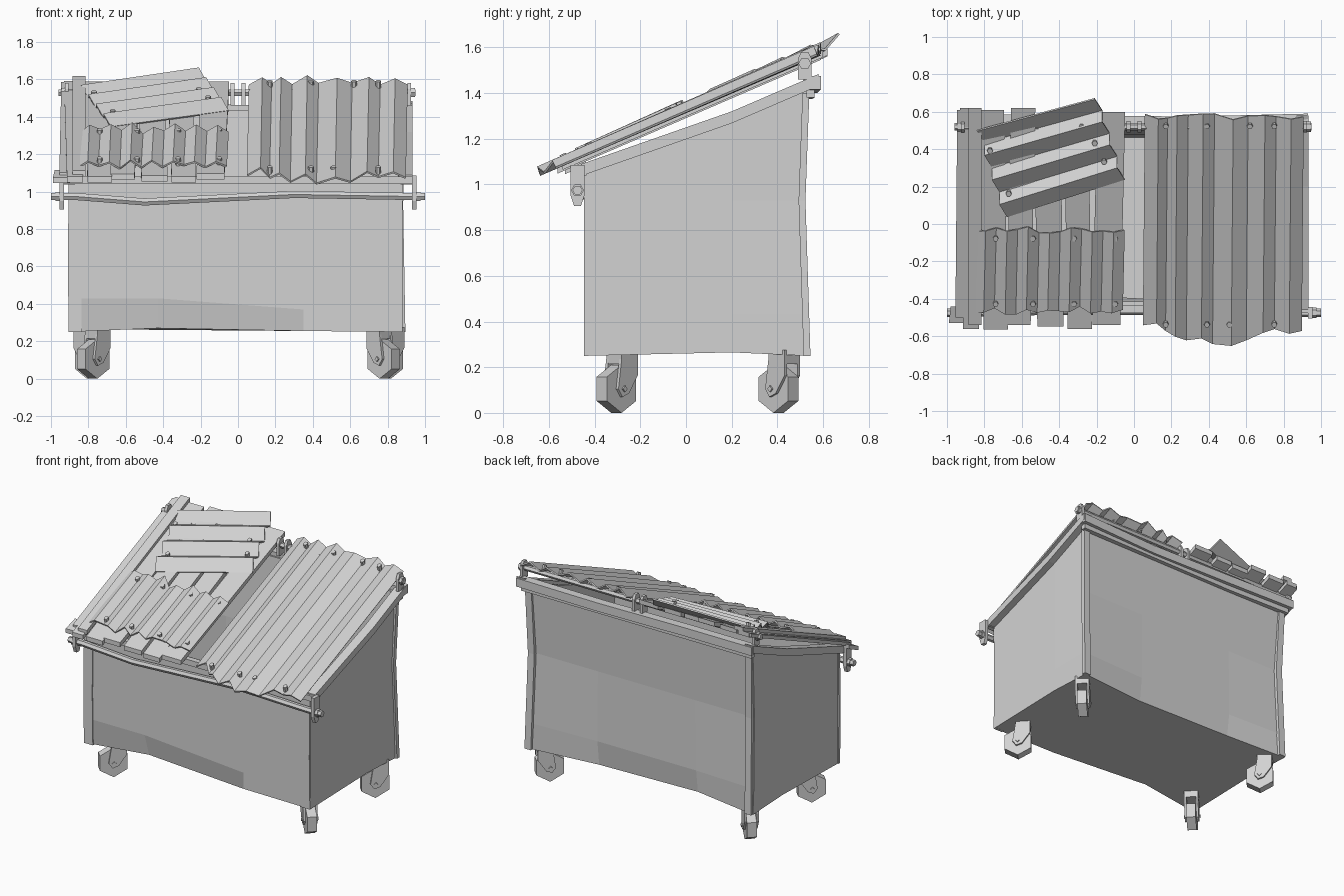
import bpy, bmesh, math, random
from mathutils import Vector

random.seed(4)
cube = bpy.data.objects.get("Cube")
if cube:
    bpy.data.objects.remove(cube, do_unlink=True)

GREY = (0.65, 0.65, 0.65, 1)
grey = bpy.data.materials.new("plain_grey")
grey.use_nodes = True
grey.diffuse_color = GREY
grey.node_tree.nodes["Principled BSDF"].inputs["Base Color"].default_value = GREY


def build(name, rows, closed=True, caps=True, thick=0):
    """Skin a list of equal point rows into one object."""
    bm = bmesh.new()
    grid = [[bm.verts.new(p) for p in row] for row in rows]
    n = len(grid[0])
    for a, b in zip(grid, grid[1:]):
        for i in range(n if closed else n - 1):
            j = (i + 1) % n
            bm.faces.new((a[i], a[j], b[j], b[i]))
    if caps:
        bm.faces.new(grid[0])
        if caps != "bottom":
            bm.faces.new(grid[-1])
    bmesh.ops.recalc_face_normals(bm, faces=bm.faces)
    mesh = bpy.data.meshes.new(name)
    bm.to_mesh(mesh)
    bm.free()
    mesh.materials.append(grey)
    ob = bpy.data.objects.new(name, mesh)
    bpy.context.collection.objects.link(ob)
    if thick:
        mod = ob.modifiers.new("thickness", "SOLIDIFY")
        mod.thickness = thick
        mod.offset = -1 if caps else 0
    return ob


def sweep(name, path, section):
    """Carry one closed section of 3D offsets along a path."""
    return build(name, [[Vector(p) + Vector(s) for s in section] for p in path])


def rect(a, b):
    a, b = Vector(a) / 2, Vector(b) / 2
    return [-a - b, a - b, a + b, -a + b]


def ring(a, b, r, n=6, turn=0):
    a, b = Vector(a), Vector(b)
    return [r * (a * math.cos(t) + b * math.sin(t))
            for t in (turn + math.tau * i / n for i in range(n))]


X, Y, Z = Vector((1, 0, 0)), Vector((0, 1, 0)), Vector((0, 0, 1))


def rim_z(y):
    """Height of the bent upper edge of the bin."""
    return 1.07 + (y + 0.44) * 0.35 if y < 0.2 else 1.294 + (y - 0.2) * 0.43


def lid_point(x, y, h=0):
    return Vector((x, y, 1.345 + 0.432 * y + h))


# Dented open bin
cols = [-0.9, -0.43, 0.35, 0.88]
plan = ([(x, -0.44) for x in cols] + [(0.88, 0.2)]
        + [(x, 0.53) for x in reversed(cols)] + [(-0.9, 0.2)])
rows = []
for level, z in enumerate((0.25, 0.43, 0.93, None)):
    row = []
    for x, y in plan:
        px, py, pz = x, y, rim_z(y) if z is None else z
        middle = -0.8 < x < 0.8
        if level == 0 and middle:
            py += 0.05 if (y < 0 and x < 0) else -0.05 if y > 0.3 else 0
            pz += 0.02 if x < 0 else 0.005
        if level == 0 and y == 0.2:
            pz += 0.015
        if level == 1 and y < 0 and x == 0.35:
            pz -= 0.06
        if level == 1 and y > 0.3:
            py -= 0.03 if middle else 0.01
        if level == 2 and y > 0.3:
            py -= 0.03
            px *= 0.99
        row.append((px, py, pz))
    rows.append(row)
build("bin_body", rows, caps="bottom", thick=0.025)

# Corner posts
for side, label in ((-1, "right"), (1, "left")):
    sx = 0.87 * side if side < 0 else 0.845
    sweep("front_post_" + label, [(sx, -0.436, 0.25), (sx - 0.005, -0.436, 0.62), (sx, -0.436, 1.05)],
          rect(X * 0.07, Y * 0.02))
    sx = 0.87 * side
    sweep("back_post_" + label,
          [(sx, 0.53, 0.25), (sx - 0.012 * side, 0.508, 0.93), (sx, 0.525, 1.4)],
          rect(X * 0.05, Y * 0.03))

# Rim around the opening
for x, label in ((-0.905, "right"), (0.9, "left")):
    sweep("side_rim_" + label,
          [(x, y, rim_z(y)) for y in (-0.46, -0.2, 0.2, 0.58)],
          rect(X * 0.065, Z * 0.052))
sweep("back_rim", [(-0.93, 0.56, 1.445), (-0.4, 0.55, 1.44), (0.3, 0.545, 1.43), (0.93, 0.56, 1.445)],
      rect(Y * 0.06, Z * 0.06))
sweep("back_rim_lip", [(-0.91, 0.545, 1.4), (-0.4, 0.535, 1.395), (0.91, 0.545, 1.4)],
      rect(Y * 0.035, Z * 0.04))
sweep("front_rim", [(-0.93, -0.455, 1.06), (0.93, -0.455, 1.06)], rect(Y * 0.04, Z * 0.04))

# Hinge rods and their brackets
sweep("front_rod", [(-1, -0.475, 0.975), (-0.88, -0.475, 0.975), (-0.5, -0.465, 0.945),
                    (0.3, -0.465, 0.985), (0.88, -0.475, 0.975), (1, -0.475, 0.975)],
      ring(Y, Z, 0.022))
sweep("back_rod", [(-0.96, 0.52, 1.53), (0.95, 0.52, 1.53)], ring(Y, Z, 0.02))
tab = [(0, -0.03, -0.02), (0, -0.015, -0.05), (0, 0.015, -0.05), (0, 0.03, -0.02),
       (0, 0.03, 0.07), (0, -0.03, 0.07)]
for s in (-1, 1):
    sweep("front_bracket", [(0.93 * s, -0.475, 0.98), (0.955 * s, -0.475, 0.98)],
          [(x, y, z * 1.5) for x, y, z in tab])
    for x in (0.905, 0.02):
        sweep("back_bracket", [(x * s, 0.52, 1.53), (x * s + 0.02 * s, 0.52, 1.53)],
              [(x, y, -z) for x, y, z in tab])
    sweep("front_nut", [(0.955 * s, -0.475, 0.975), (0.975 * s, -0.475, 0.975)], ring(Y, Z, 0.028))
    sweep("back_nut", [(0.925 * s, 0.52, 1.53), (0.945 * s, 0.52, 1.53)], ring(Y, Z, 0.028))

# Plank lid
planks = [(-0.88, 0.085, 0.62), (-0.75, 0.13, 0.61), (-0.605, 0.13, 0.62),
          (-0.455, 0.14, 0.58), (-0.3, 0.13, 0.59), (-0.135, 0.15, 0.6)]
for x, w, end in planks:
    lean = random.uniform(-0.015, 0.015)
    start = -0.55 + random.uniform(-0.015, 0.015)
    lift = -0.035 + random.uniform(-0.006, 0.006)
    sweep("lid_plank", [lid_point(x - lean, start, lift), lid_point(x + lean, end, lift)],
          rect(X * w, Z * 0.032))
sweep("lid_edge_plank", [lid_point(-0.85, -0.54, -0.015), lid_point(-0.85, 0.62, -0.01)],
      rect(X * 0.07, Z * 0.03))
sweep("lid_front_stub", [(-0.945, -0.53, 1.06), (-0.935, -0.44, 1.1)], rect(X * 0.09, Z * 0.03))
sweep("lid_outer_slat", [lid_point(-0.93, -0.5, -0.04), lid_point(-0.92, 0.61, -0.035)],
      rect(X * 0.05, Z * 0.025))


# Corrugated sheets
def corrugated(name, xs, starts, ends, amp, h):
    near, far = [], []
    for i, x in enumerate(xs):
        up = h + (amp if i % 2 else -amp)
        near.append(lid_point(x, starts[i], up))
        far.append(lid_point(x + 0.01, ends[i], up + random.uniform(-0.006, 0.01)))
    build(name, [near, far], closed=False, caps=False, thick=0.01)


xs = [0.05, 0.12, 0.17, 0.22, 0.28, 0.36, 0.42, 0.52, 0.6, 0.69, 0.75, 0.83, 0.895]
starts = [-0.54, -0.53, -0.57, -0.6, -0.62, -0.61, -0.64, -0.65, -0.62, -0.58, -0.56, -0.585, -0.57]
ends = [0.57 + random.uniform(-0.015, 0.025) for x in xs]
corrugated("large_sheet", xs, starts, ends, 0.018, -0.008)

xs = [-0.86 + 0.057 * i for i in range(15)]
corrugated("small_sheet", xs, [-0.46 + random.uniform(-0.025, 0.02) for x in xs],
           [-0.03 + random.uniform(-0.02, 0.02) for x in xs], 0.016, 0.002)

# Slanted patch with ridges running across
left, right = [], []
for i in range(8):
    t = i / 7
    up = 0.026 if i % 2 else -0.018
    jog = 0.01 if i % 2 else -0.01
    x, y = -0.69 - 0.14 * t, 0.04 + 0.46 * t
    left.append(lid_point(x - jog, y, up - 0.02 * t))
    right.append(lid_point(x + 0.63 - jog, y + 0.2 - 0.03 * t, up))
build("slanted_patch", [left, right], closed=False, caps=False, thick=0.01)

# Bolts
bolts = [(x, y) for y in (-0.42, -0.07) for x in (-0.74, -0.54, -0.32, -0.1)]
bolts += [(x, 0.53) for x in (0.17, 0.39, 0.62, 0.75)]
bolts += [(x, -0.53) for x in (0.17, 0.39, 0.51, 0.75)]
bolts += [(-0.77, 0.4), (-0.67, 0.17), (-0.28, 0.53), (-0.21, 0.44), (-0.16, 0.34)]
for x, y in bolts:
    sweep("bolt", [lid_point(x, y, -0.02), lid_point(x, y - 0.01, 0.022)], ring(X, Y + Z * 0.43, 0.015))

# Swivelling casters
for x, y, inward in ((-0.75, -0.28, -1), (0.755, -0.28, -1), (-0.81, 0.43, 1), (0.82, 0.43, 1)):
    roll = Vector((-math.copysign(1, x), -math.copysign(1, y), 0)).normalized() * inward
    axle = roll.cross(Z)
    top = Vector((x, y, 0))
    hub = top + roll * 0.035 + Z * 0.105
    sweep("wheel", [hub - axle * 0.032, hub + axle * 0.032], ring(roll, Z, 0.105, 6, math.pi / 6))
    sweep("caster_mount", [top + Z * 0.215, top + Z * 0.275], rect(roll * 0.1, axle * 0.095))
    plate = [roll * -0.085 + Z * 0.13, roll * 0.015 + Z * 0.13, roll * 0.035,
             roll * 0.01 - Z * 0.035, roll * -0.03 - Z * 0.02, roll * -0.085 + Z * 0.06]
    for s in (-1, 1):
        sweep("caster_fork", [hub + axle * 0.033 * s, hub + axle * 0.048 * s], plate)
    sweep("axle_bolt", [hub - axle * 0.056, hub + axle * 0.056], ring(roll, Z, 0.014, 4))
